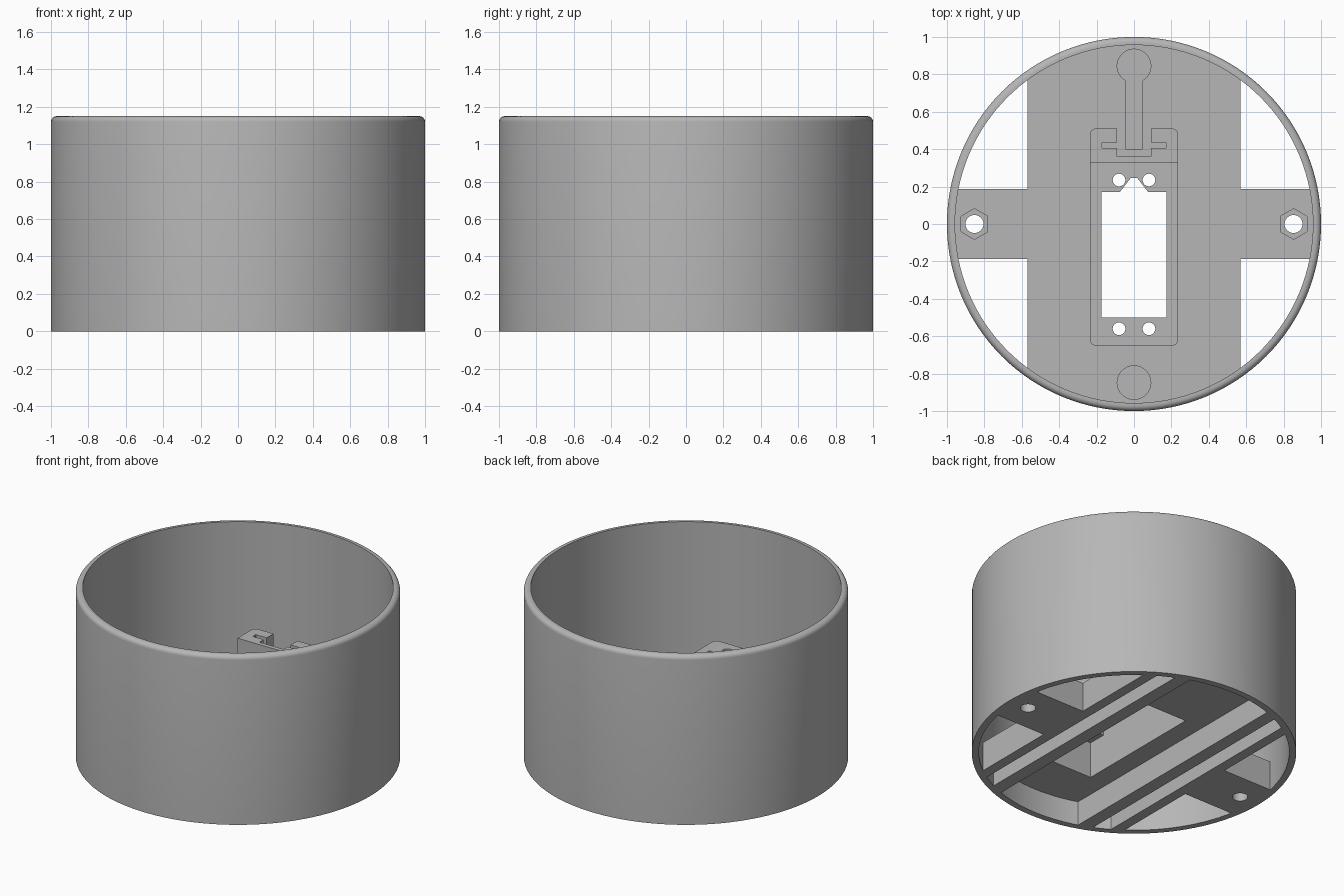
import bpy, bmesh, math

if "Cube" in bpy.data.objects:
    bpy.data.objects.remove(bpy.data.objects["Cube"], do_unlink=True)

grey = bpy.data.materials.new("plain grey")
grey.use_nodes = True
COLOUR = (0.47, 0.47, 0.47, 1)
grey.diffuse_color = COLOUR
grey.node_tree.nodes["Principled BSDF"].inputs["Base Color"].default_value = COLOUR


def make_object(name, bm):
    bmesh.ops.recalc_face_normals(bm, faces=bm.faces)
    mesh = bpy.data.meshes.new(name)
    bm.to_mesh(mesh)
    bm.free()
    mesh.materials.append(grey)
    obj = bpy.data.objects.new(name, mesh)
    bpy.context.collection.objects.link(obj)
    return obj


def prism(name, points, z0, z1):
    """Extrude a flat outline between two heights."""
    bm = bmesh.new()
    face = bm.faces.new([bm.verts.new((x, y, z0)) for x, y in points])
    top = bmesh.ops.extrude_face_region(bm, geom=[face])["geom"]
    verts = [v for v in top if isinstance(v, bmesh.types.BMVert)]
    bmesh.ops.translate(bm, vec=(0, 0, z1 - z0), verts=verts)
    return make_object(name, bm)


def arc(cx, cy, r, a0, a1, n):
    return [(cx + r * math.cos(a0 + (a1 - a0) * i / n),
             cy + r * math.sin(a0 + (a1 - a0) * i / n)) for i in range(n + 1)]


def disc(x, y, r, n=32, turn=0.0):
    return arc(x, y, r, turn, turn + math.tau, n)[:-1]


def rect(x0, x1, y0, y1):
    return [(x0, y0), (x1, y0), (x1, y1), (x0, y1)]


def round_rect(x0, x1, y0, y1, r):
    corners = [(x1 - r, y1 - r), (x0 + r, y1 - r), (x0 + r, y0 + r), (x1 - r, y0 + r)]
    q = math.pi / 2
    return [p for i, (x, y) in enumerate(corners) for p in arc(x, y, r, i * q, (i + 1) * q, 6)]


def mirrored(half):
    """Close an outline given by its left half."""
    return half + [(-x, y) for x, y in reversed(half)]


def cut(obj, points, z0, z1):
    cutter = prism("cutter", points, z0, z1)
    cutter.hide_render = True
    mod = obj.modifiers.new("cut", "BOOLEAN")
    mod.operation, mod.solver, mod.object = "DIFFERENCE", "EXACT", cutter
    bpy.context.view_layer.objects.active = obj
    bpy.ops.object.modifier_apply(modifier=mod.name)
    bpy.data.objects.remove(cutter, do_unlink=True)


def smooth(obj):
    bpy.ops.object.select_all(action="DESELECT")
    obj.select_set(True)
    bpy.context.view_layer.objects.active = obj
    bpy.ops.object.shade_smooth_by_angle(angle=math.radians(30))


# Main sizes
HEIGHT, INNER, FILLET = 1.15, 0.957, 0.03
PLATE_TOP, RECESS, STEP, TOWER = 0.2, 0.165, 0.48, 0.615

# Outer shell: ring profile spun round the axis, with a rounded outer top edge
bm = bmesh.new()
profile = [(INNER, 0), (1, 0)] + arc(1 - FILLET, HEIGHT - FILLET, FILLET, 0, math.pi / 2, 6)
profile.append((INNER, HEIGHT))
verts = [bm.verts.new((r, 0, z)) for r, z in profile]
edges = [bm.edges.new((v, verts[(i + 1) % len(verts)])) for i, v in enumerate(verts)]
bmesh.ops.spin(bm, geom=verts + edges, axis=(0, 0, 1), cent=(0, 0, 0),
               angle=math.tau, steps=128, use_duplicate=False)
bmesh.ops.remove_doubles(bm, verts=bm.verts, dist=0.0001)
smooth(make_object("outer_shell", bm))

# Base plate: wide bar along y with a narrow flange on each side
R, BAR, FLANGE = 0.965, 0.57, 0.188
flange_angle, bar_angle = math.asin(FLANGE / R), math.acos(BAR / R)
outline = arc(0, 0, R, -flange_angle, flange_angle, 8)
outline += [(BAR, FLANGE)] + arc(0, 0, R, bar_angle, math.pi - bar_angle, 24) + [(-BAR, FLANGE)]
outline += arc(0, 0, R, math.pi - flange_angle, math.pi + flange_angle, 8)
outline += [(-BAR, -FLANGE)] + arc(0, 0, R, math.pi + bar_angle, math.tau - bar_angle, 24)
outline += [(BAR, -FLANGE)]
plate = prism("base_plate", outline, 0, PLATE_TOP)

# Underside: central recess and two side grooves leave four long ribs
for x0, x1 in ((-0.31, 0.31), (0.40, 0.50), (-0.50, -0.40)):
    cut(plate, rect(x0, x1, -1.1, 1.1), -0.1, RECESS)

# Flange screw holes with hexagonal nut pockets
for side in (-1, 1):
    cut(plate, disc(side * 0.853, 0, 0.048), -0.1, 0.3)
    cut(plate, disc(side * 0.853, 0, 0.082, 6, math.pi / 6), 0.12, 0.3)

# Shallow round seats and the channel on the upper face
cut(plate, disc(0, -0.848, 0.09), 0.182, 0.3)
neck = math.asin(0.045 / 0.09)
keyhole = [(-0.045, 0.4), (0.045, 0.4)]
keyhole += arc(0, 0.845, 0.09, -math.pi / 2 + neck, 1.5 * math.pi - neck, 32)
cut(plate, keyhole, 0.182, 0.3)

# Motor mount: rounded block with a higher slotted end
mount = prism("motor_mount", round_rect(-0.235, 0.235, -0.65, 0.51, 0.03), PLATE_TOP, TOWER)
cut(mount, rect(-0.5, 0.5, -0.9, 0.33), STEP, 0.8)
slot = mirrored([(-0.09, 0.6), (-0.09, 0.437), (-0.172, 0.437),
                 (-0.172, 0.405), (-0.09, 0.405), (-0.09, 0.36)])
cut(mount, slot, 0.1, 0.8)

# Motor pocket from below, through both plate and mount
pocket = rect(-0.175, 0.175, -0.625, 0.285)
cut(plate, pocket, -0.1, 0.3)
cut(mount, pocket, 0.1, 0.41)

# Notched window and four screw holes in the mount top
window = mirrored([(-0.175, -0.5), (-0.175, 0.172), (-0.075, 0.172), (-0.018, 0.245)])
cut(mount, window, 0.3, 0.6)
for x in (-0.08, 0.08):
    for y in (-0.56, 0.235):
        cut(mount, disc(x, y, 0.034, 24), 0.3, 0.6)

smooth(plate)
smooth(mount)
